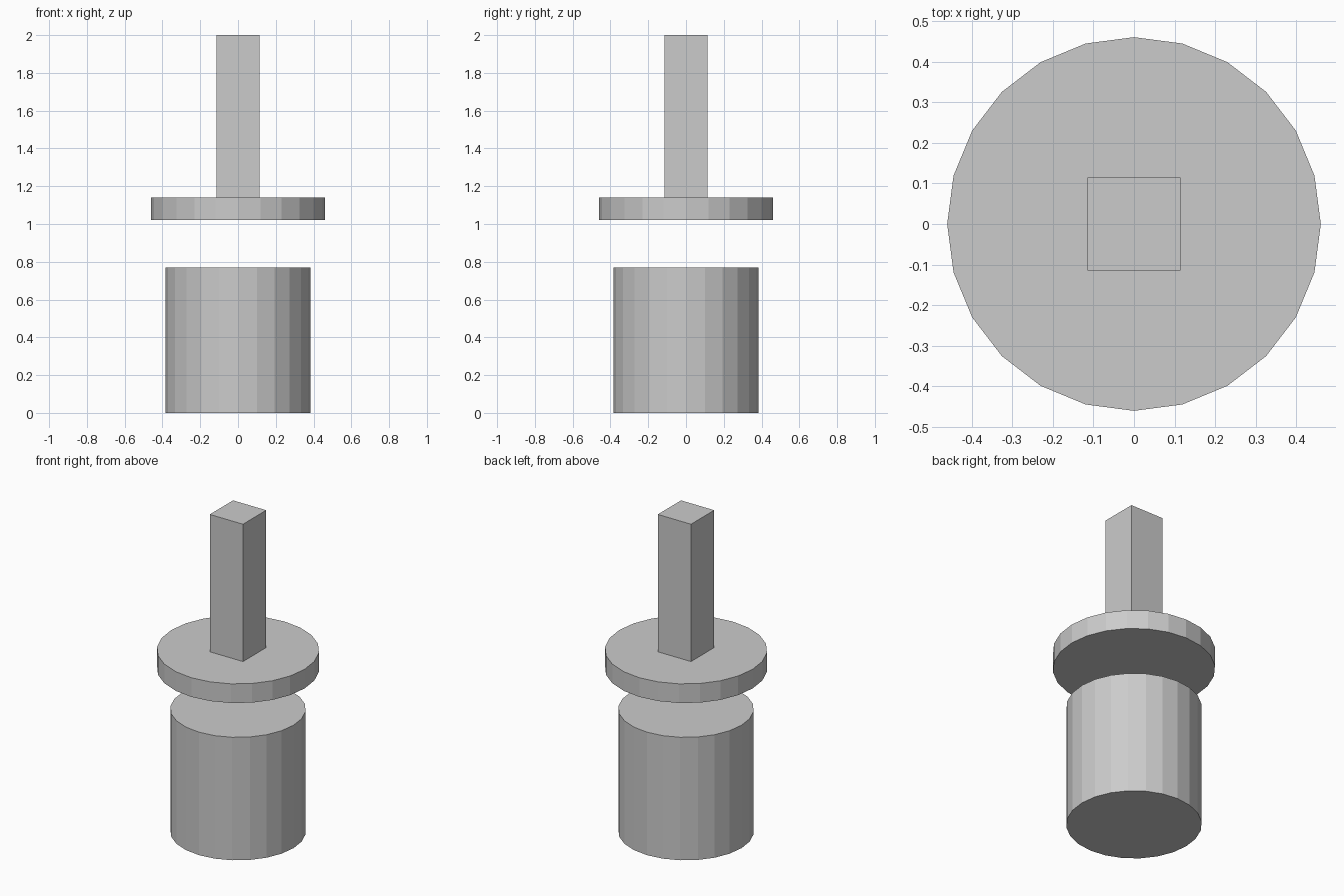
import bpy

if "Cube" in bpy.data.objects:
    bpy.data.objects.remove(bpy.data.objects["Cube"])


def cylinder(name, radius, z0, z1):
    # 24-sided flat-faced cylinder with a vertex on each axis
    bpy.ops.mesh.primitive_cylinder_add(
        vertices=24, radius=radius, depth=z1 - z0, location=(0, 0, (z0 + z1) / 2))
    bpy.context.object.name = name


def box(name, width, z0, z1):
    bpy.ops.mesh.primitive_cube_add(size=1, location=(0, 0, (z0 + z1) / 2))
    ob = bpy.context.object
    ob.name = name
    ob.scale = (width, width, z1 - z0)
    bpy.ops.object.transform_apply(location=False, rotation=False, scale=True)


# Floating parts, bottom to top
cylinder("base_cylinder", 0.385, 0.0, 0.77)
cylinder("collar_disc", 0.461, 1.02, 1.14)
box("square_post", 0.23, 1.14, 2.0)
